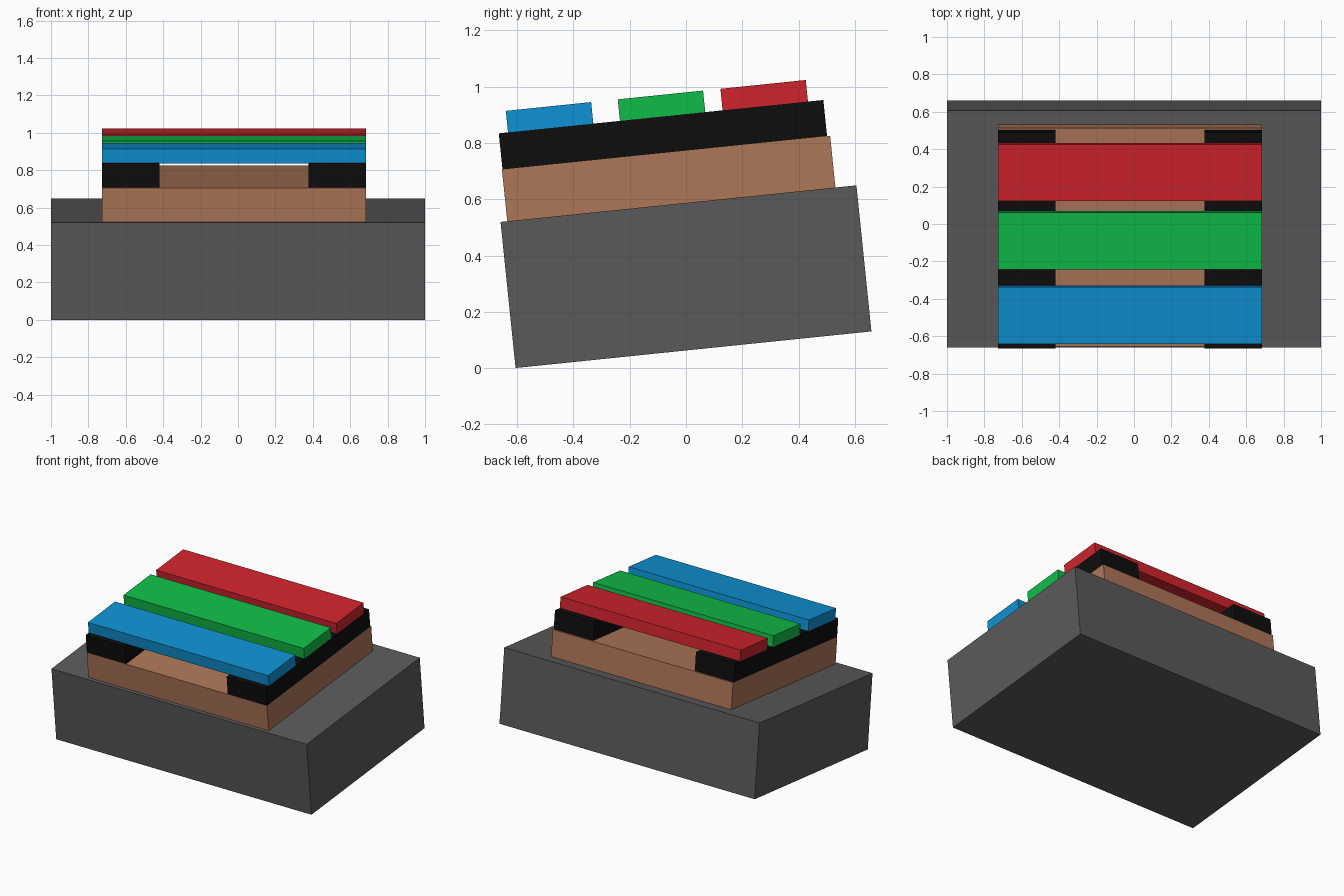
import bpy, math
from mathutils import Matrix

if "Cube" in bpy.data.objects:
    bpy.data.objects.remove(bpy.data.objects["Cube"])

TILT = math.radians(5.87)
# Everything is laid out flat from the lower front edge, then tilted back
FRAME = Matrix.Translation((0, -0.606, 0)) @ Matrix.Rotation(TILT, 4, 'X')


def material(name, rgb):
    m = bpy.data.materials.new(name)
    lin = [(c / 255 / 12.92) if c < 11 else ((c / 255 + 0.055) / 1.055) ** 2.4 for c in rgb]
    m.diffuse_color = (*lin, 1)
    m.use_nodes = True
    m.node_tree.nodes["Principled BSDF"].inputs["Base Color"].default_value = m.diffuse_color
    return m


def box(name, mat, x, y, z):
    bpy.ops.mesh.primitive_cube_add(size=1)
    ob = bpy.context.object
    ob.name = name
    centre = Matrix.Translation([(a + b) / 2 for a, b in (x, y, z)])
    scale = Matrix.Diagonal([b - a for a, b in (x, y, z)] + [1])
    ob.data.transform(FRAME @ centre @ scale)
    ob.data.materials.append(mat)
    return ob


grey = material("dark grey", (90, 90, 90))
brown = material("brown", (174, 118, 88))
black = material("black", (13, 13, 13))
red = material("red", (208, 35, 45))
green = material("green", (16, 188, 72))
blue = material("blue", (15, 146, 212))

X0, X1 = -0.727, 0.685

# Base block and wooden slab
box("base_block", grey, (-1, 1), (0, 1.272), (0, 0.522))
box("wooden_slab", brown, (X0, X1), (0.024, 1.197), (0.522, 0.707))

# Side rails
for name, x in (("left_rail", (X0, -0.42)), ("right_rail", (0.377, X1))):
    box(name, black, x, (0.026, 1.186), (0.707, 0.836))

# Coloured bars across the rails
for name, mat, y in (("blue_bar", blue, 0.059), ("green_bar", green, 0.459), ("red_bar", red, 0.826)):
    box(name, mat, (X0, X1), (y, y + 0.305), (0.834, 0.913))
